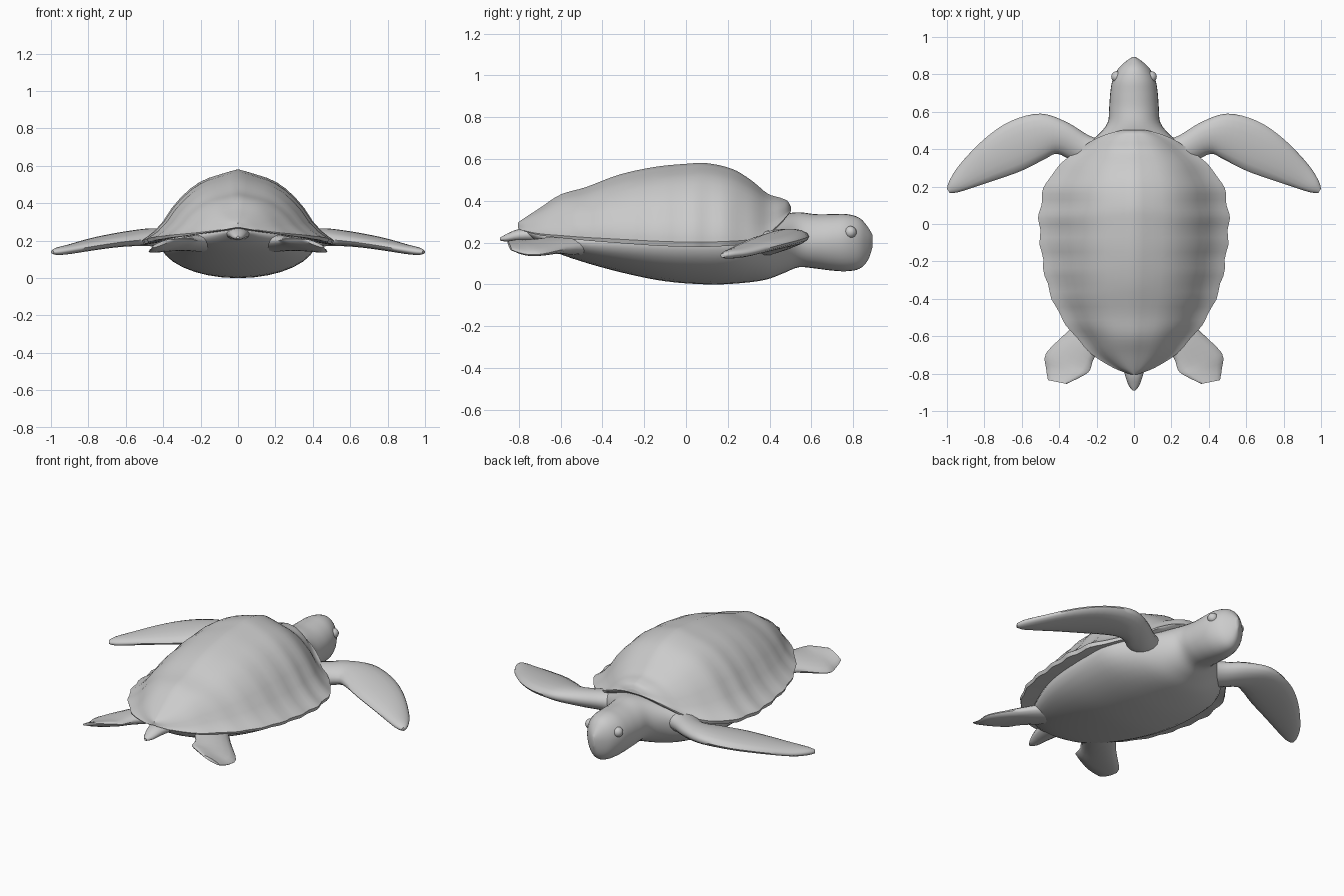
import bpy, bmesh
from math import sin, cos, pi, radians

if "Cube" in bpy.data.objects:
    bpy.data.objects.remove(bpy.data.objects["Cube"])


def smooth_rows(rows, k):
    """Catmull-Rom interpolation of section parameters."""
    out = []
    for i in range(len(rows) - 1):
        a, b, c, d = (rows[max(0, min(len(rows) - 1, j))] for j in range(i - 1, i + 3))
        for s in range(k):
            t = s / k
            out.append([q + .5 * t * (r - p + t * (2 * p - 5 * q + 4 * r - w + t * (3 * (q - r) + w - p)))
                        for p, q, r, w in zip(a, b, c, d)])
    return out + [list(rows[-1])]


def loft(name, rings, angle=50, mirror=False):
    bm = bmesh.new()
    vs = [[bm.verts.new(p) for p in ring] for ring in rings]
    n = len(vs[0])
    for a, b in zip(vs, vs[1:]):
        for j in range(n):
            bm.faces.new((a[j], a[(j + 1) % n], b[(j + 1) % n], b[j]))
    bm.faces.new(vs[0])
    bm.faces.new(vs[-1])
    bmesh.ops.recalc_face_normals(bm, faces=bm.faces)
    me = bpy.data.meshes.new(name)
    bm.to_mesh(me)
    bm.free()
    ob = bpy.data.objects.new(name, me)
    bpy.context.collection.objects.link(ob)
    finish(ob, angle, mirror)
    return ob


def finish(ob, angle, mirror):
    bpy.ops.object.select_all(action='DESELECT')
    bpy.context.view_layer.objects.active = ob
    ob.select_set(True)
    bpy.ops.object.shade_smooth_by_angle(angle=radians(angle))
    if mirror:
        ob.modifiers.new("mirror", 'MIRROR').use_mirror_merge = False


def oval(y, w, zb, zm, zt, n=32):
    ring = []
    for i in range(n):
        c, s = cos(2 * pi * i / n), sin(2 * pi * i / n)
        ring.append((w * c, y, zm + s * ((zt - zm) if s > 0 else (zm - zb))))
    return ring


def blade(lx, ly, lz, tx, ty, tz, th, n=16):
    """Lens section between a leading and a trailing edge point."""
    ring = []
    for i in range(n):
        a = 2 * pi * i / n
        t = (1 - cos(a)) / 2
        ring.append((lx + (tx - lx) * t, ly + (ty - ly) * t, lz + (tz - lz) * t + th * sin(a)))
    return ring


# Shell: y, half width, rim height, ridge height
shell = [(-.805, .015, .27, .295), (-.77, .11, .255, .32), (-.70, .22, .24, .365),
         (-.60, .315, .23, .43), (-.48, .40, .22, .465), (-.32, .465, .21, .525),
         (-.15, .495, .2, .562), (0, .507, .195, .577), (.1, .50, .195, .58),
         (.22, .47, .2, .553), (.31, .40, .21, .50), (.39, .31, .24, .435),
         (.45, .215, .29, .415), (.485, .13, .33, .40), (.502, .06, .35, .37)]
dome = [(0, 1), (.1, .965), (.2, .925), (.3, .885), (.4, .825), (.5, .735), (.6, .61),
        (.69, .47), (.78, .285), (.87, .15), (.94, .075), (1, .02)]
half = dome + [(.985, -.04), (.85, -.01), (.5, .05)]
outline = half + [(-u, v) for u, v in reversed(half[1:])]
rings = []
for i, (y, w, zr, zt) in enumerate(smooth_rows(shell, 4)):
    w *= 1 + .012 * sin(y * 2 * pi / .145)      # scalloped rim
    rings.append([(w * u, y, zr + (zt - zr) * v) for u, v in outline])
loft("shell", rings, 45)

# Belly, neck and head: y, half width, bottom, middle, top
body = [(-.76, .05, .235, .25, .27), (-.65, .20, .165, .22, .27), (-.5, .29, .11, .2, .29),
        (-.3, .37, .055, .2, .3), (-.1, .41, .015, .2, .3), (.1, .42, 0, .2, .3),
        (.25, .40, .005, .2, .3), (.38, .31, .022, .2, .3), (.47, .20, .055, .21, .335),
        (.54, .142, .082, .21, .345), (.62, .133, .076, .205, .336), (.7, .127, .066, .21, .336),
        (.77, .115, .063, .215, .336), (.83, .085, .075, .21, .318), (.87, .043, .115, .21, .275),
        (.893, .008, .18, .21, .235)]
loft("body_and_head", [oval(*r) for r in smooth_rows(body, 4)])

# Tail
tail = [(-.70, .07, .20, .24, .27), (-.80, .05, .205, .235, .265),
        (-.86, .03, .205, .22, .24), (-.89, .008, .21, .217, .224)]
loft("tail", [oval(*r, n=12) for r in smooth_rows(tail, 3)])

# Front flippers: leading edge xyz, trailing edge xyz, half thickness
front = [(.13, .44, .21, .20, .27, .19, .07), (.235, .47, .21, .32, .33, .19, .06),
         (.36, .545, .225, .41, .375, .20, .052), (.50, .59, .23, .48, .345, .205, .045),
         (.66, .55, .215, .60, .285, .195, .037), (.80, .455, .19, .74, .235, .175, .032),
         (.93, .32, .155, .86, .195, .155, .026), (.985, .235, .145, .94, .17, .142, .02),
         (1, .19, .14, .985, .165, .138, .01)]
loft("front_flippers", [blade(*r) for r in smooth_rows(front, 4)], 60, True)

# Rear flippers
rear = [(.24, -.44, .18, .12, -.6, .2, .05), (.35, -.57, .17, .21, -.71, .2, .036),
        (.47, -.69, .145, .235, -.78, .205, .025), (.47, -.77, .145, .27, -.81, .21, .02),
        (.46, -.835, .165, .36, -.855, .205, .01)]
loft("rear_flippers", [blade(*r) for r in smooth_rows(rear, 3)], 60, True)

# Eyes
bpy.ops.mesh.primitive_uv_sphere_add(segments=20, ring_count=12, radius=.029, location=(.093, .787, .25))
eye = bpy.context.object
eye.name = "eyes"
bpy.ops.object.transform_apply(location=True, rotation=True, scale=True)
finish(eye, 60, True)
